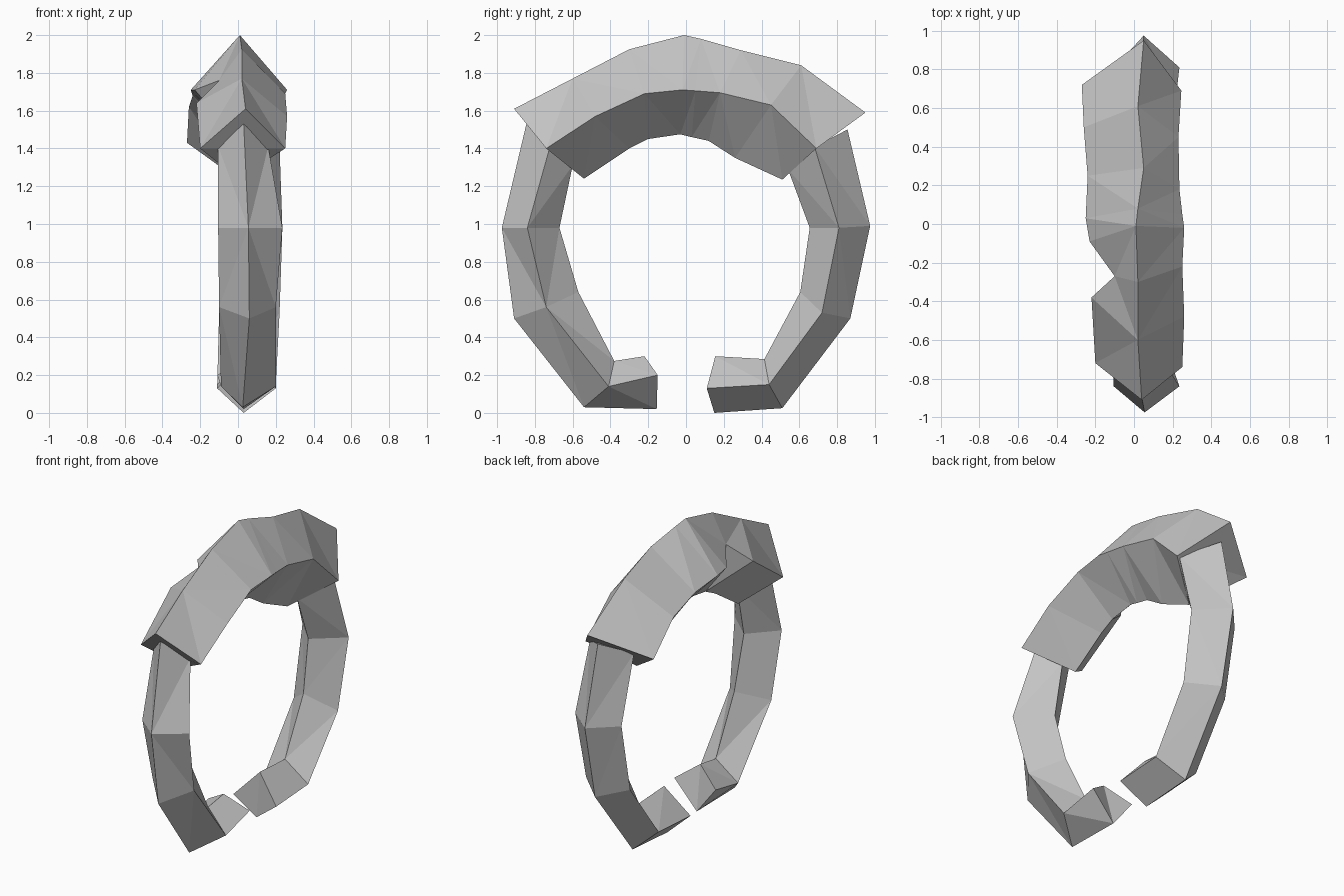
import bpy
import bmesh

# Remove the default cube
default_cube = bpy.data.objects.get("Cube")
if default_cube:
    bpy.data.objects.remove(default_cube, do_unlink=True)

# One plain grey material for the whole ring
GREY = (0.55, 0.55, 0.55, 1.0)
grey = bpy.data.materials.new("plain grey")
grey.use_nodes = True
grey.diffuse_color = GREY
grey.node_tree.nodes["Principled BSDF"].inputs["Base Color"].default_value = GREY


def rail(x_values, profile):
    """Combine sideways offsets with a (y, z) profile into a 3D edge line."""
    if not isinstance(x_values, (list, tuple)):
        x_values = [x_values] * len(profile)
    return [(x, y, z) for x, (y, z) in zip(x_values, profile)]


def loft(name, *rails):
    """Skin a faceted, capped bar between rails of equal length."""
    bm = bmesh.new()
    rings = [[bm.verts.new(point) for point in section] for section in zip(*rails)]
    sides = len(rails)
    for lower, upper in zip(rings, rings[1:]):
        for i in range(sides):
            j = (i + 1) % sides
            bm.faces.new((lower[i], lower[j], upper[j], upper[i]))
    bm.faces.new(rings[0])
    bm.faces.new(rings[-1])
    bmesh.ops.triangulate(bm, faces=bm.faces[:])
    bmesh.ops.recalc_face_normals(bm, faces=bm.faces[:])
    mesh = bpy.data.meshes.new(name)
    bm.to_mesh(mesh)
    bm.free()
    mesh.materials.append(grey)
    ring_part = bpy.data.objects.new(name, mesh)
    bpy.context.collection.objects.link(ring_part)
    return ring_part


# Thick upper band: diamond section with a chip broken out of one side
band_crest = rail(
    [.04, .02, .02, .01, .02, .05, .02, .05],
    [(-.91, 1.61), (-.6, 1.77), (-.3, 1.925), (-.01, 2), (.08, 1.98),
     (.29, 1.92), (.61, 1.84), (.95, 1.59)])
band_left = rail(
    [.25, .26, .25, .26, .25, .235, .23, .245],
    [(-.74, 1.4), (-.48, 1.57), (-.22, 1.69), (-.02, 1.71), (.05, 1.705),
     (.18, 1.695), (.45, 1.63), (.69, 1.4)])
band_inside = rail(
    0,
    [(-.54, 1.24), (-.3, 1.4), (-.2, 1.45), (-.03, 1.475), (.03, 1.46),
     (.12, 1.44), (.26, 1.35), (.51, 1.235)])
band_right = rail(
    [-.2, -.22, -.1, -.23, -.25, -.24, -.26, -.27],
    [(-.72, 1.4), (-.38, 1.64), (-.27, 1.76), (-.09, 1.71), (.03, 1.71),
     (.25, 1.68), (.5, 1.62), (.72, 1.43)])
loft("upper_band", band_crest, band_left, band_inside, band_right)

# Front arm curving down to the gap
front_side = [(-.72, 1.41), (-.84, .98), (-.74, .56), (-.41, .14), (-.15, .2)]
loft(
    "front_arm",
    rail([.03, .055, .06, .025, .03],
         [(-.845, 1.53), (-.975, .98), (-.91, .5), (-.54, .03), (-.155, .02)]),
    rail([.16, .235, .2, .2, .19], front_side),
    rail(.05, [(-.6, 1.31), (-.67, .98), (-.57, .64), (-.38, .275), (-.22, .3)]),
    rail([-.105, -.105, -.1, -.09, -.11], front_side))

# Back arm curving down to the gap
back_side = [(.68, 1.41), (.81, .98), (.72, .53), (.44, .15), (.11, .13)]
loft(
    "back_arm",
    rail([.04, .05, .05, .03, .03],
         [(.855, 1.5), (.975, .99), (.87, .5), (.51, .025), (.15, 0)]),
    rail([.22, .235, .22, .2, .2], back_side),
    rail(.05, [(.54, 1.29), (.655, .98), (.605, .64), (.415, .285), (.155, .3)]),
    rail([-.1, -.1, -.1, -.11, -.11], back_side))
